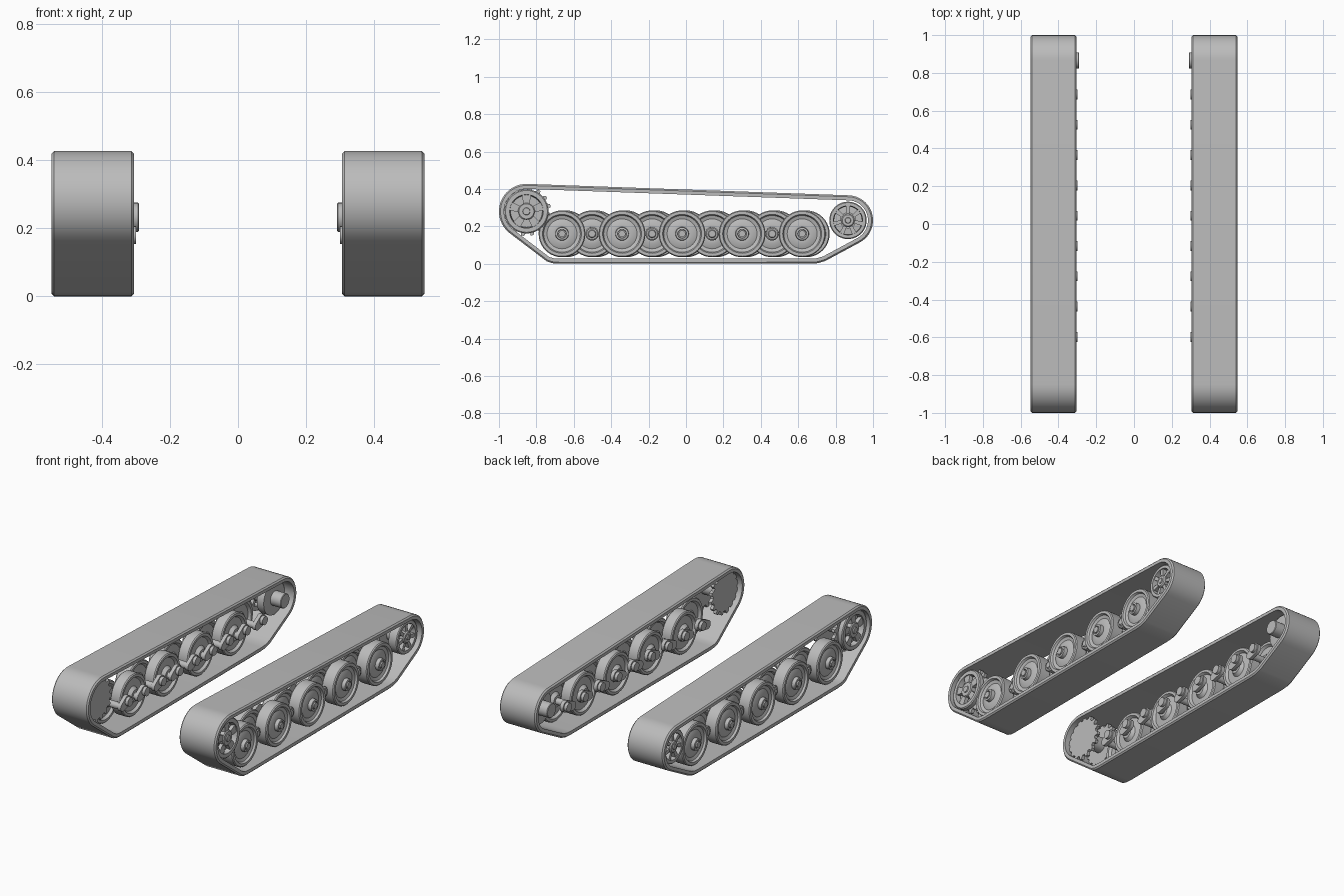
import bpy, bmesh, math
from mathutils import Vector, Matrix

cube = bpy.data.objects.get("Cube")
if cube:
    bpy.data.objects.remove(cube, do_unlink=True)

steel = bpy.data.materials.new("steel_grey")
steel.use_nodes = True
GREY = (0.5, 0.5, 0.5, 1)
steel.diffuse_color = GREY
steel.node_tree.nodes["Principled BSDF"].inputs["Base Color"].default_value = GREY

X_IN, X_OUT = 0.305, 0.548
AXLE_Z, PIVOT_Z = 0.16, 0.18
FRONT, REAR = (-0.853, 0.28), (0.866, 0.232)


def finish(bm, name, angle=35):
    bmesh.ops.recalc_face_normals(bm, faces=bm.faces)
    mesh = bpy.data.meshes.new(name)
    bm.to_mesh(mesh)
    bm.free()
    obj = bpy.data.objects.new(name, mesh)
    bpy.context.collection.objects.link(obj)
    mesh.materials.append(steel)
    bpy.ops.object.select_all(action="DESELECT")
    obj.select_set(True)
    bpy.context.view_layer.objects.active = obj
    bpy.ops.object.shade_smooth_by_angle(angle=math.radians(angle))
    return obj


def skin(bm, rings, close):
    """Join rings of points into a surface; close joins last ring to first."""
    loops = [[bm.verts.new(p) for p in ring] for ring in rings]
    pairs = list(zip(loops, loops[1:])) + ([(loops[-1], loops[0])] if close else [])
    for a, b in pairs:
        for i in range(len(a)):
            j = (i + 1) % len(a)
            bm.faces.new((a[i], a[j], b[j], b[i]))
    if not close:
        bm.faces.new(loops[0])
        bm.faces.new(loops[-1])


def lathe(bm, side, centre, profile, close=False, n=40):
    """Turn (x, radius) pairs about the axle through centre."""
    cy, cz = centre
    turn = [math.tau * i / n for i in range(n)]
    skin(bm, [[(side * x, cy + r * math.cos(a), cz + r * math.sin(a)) for a in turn]
              for x, r in profile], close)


def extrude(bm, side, outline, x0, x1):
    skin(bm, [[(side * x, y, z) for y, z in outline] for x in (x0, x1)], False)


def arc(centre, r, start, end, n):
    angles = [math.radians(start + (end - start) * i / n) for i in range(n + 1)]
    return [(centre[0] + r * math.cos(a), centre[1] + r * math.sin(a)) for a in angles]


def track_path():
    return (arc(FRONT, 0.147, 88, 233, 18)
            + [(-0.745, 0.013), (-0.715, 0.003), (-0.68, 0), (0.66, 0),
               (0.705, 0.003), (0.745, 0.015)]
            + arc(REAR, 0.134, -63, 88, 18))


def track(side):
    path = track_path()
    c, t = 0.008, 0.027
    section = [(X_IN, c), (X_IN + c, 0), (X_OUT - c, 0), (X_OUT, c), (X_OUT, t), (X_IN, t)]
    rings = []
    for i, p in enumerate(path):
        a, b = Vector(path[i - 1]), Vector(path[(i + 1) % len(path)])
        p = Vector(p)
        d = ((p - a).normalized() + (b - p).normalized()).normalized()
        inward = Vector((-d.y, d.x))
        rings.append([(side * x, *(p + inward * depth)) for x, depth in section])
    bm = bmesh.new()
    skin(bm, rings, True)
    return finish(bm, "track_belt")


def road_wheel(side, y, x0, x1, name):
    bm = bmesh.new()
    w = x1 - x0
    # dished disc with a raised rim and a hub cap on the outer face
    lathe(bm, side, (y, AXLE_Z), [
        (x0 - 0.01, 0.035), (x0 + 0.01, 0.05), (x0 + 0.015, 0.095), (x0, 0.105),
        (x0, 0.12), (x0 + 0.006, 0.125), (x1 - 0.006, 0.125), (x1, 0.12), (x1, 0.104),
        (x1 - 0.012, 0.098), (x1 - 0.018, 0.08), (x1 - 0.006, 0.05), (x1 - 0.008, 0.036),
        (x1 + 0.014, 0.034), (x1 + 0.016, 0.024), (x1 + 0.01, 0.022), (x1 + 0.01, 0.018),
        (x1 + 0.02, 0.018)])
    return finish(bm, name)


def swing_arm(side, y, pivot_y, x_axle):
    bm = bmesh.new()
    axle, pivot = (y, AXLE_Z), (pivot_y, PIVOT_Z)
    d = Vector(pivot) - Vector(axle)
    tilt = math.degrees(math.atan2(d.y, d.x))
    outline = arc(pivot, 0.034, tilt - 90, tilt + 90, 8) + arc(axle, 0.026, tilt + 90, tilt + 270, 8)
    extrude(bm, side, outline, X_IN + 0.012, X_IN + 0.034)
    lathe(bm, side, axle, [(X_IN + 0.02, 0.02), (x_axle, 0.02)], n=20)
    lathe(bm, side, pivot, [(0.299, 0.026), (X_IN + 0.03, 0.026)], n=20)
    return finish(bm, "swing_arm")


def spokes(bm, side, centre, count, inner, outer, half, x0, x1, phase):
    for i in range(count):
        a = math.tau * i / count + phase
        u = Vector((math.cos(a), math.sin(a)))
        v = Vector((-u.y, u.x)) * half
        c = Vector(centre)
        corners = [c + u * inner - v, c + u * outer - v * 1.5,
                   c + u * outer + v * 1.5, c + u * inner + v]
        extrude(bm, side, [tuple(p) for p in corners], x0, x1)


def drive_sprocket(side):
    bm = bmesh.new()
    # spoked outer rim
    lathe(bm, side, FRONT, [(0.50, 0.118), (0.525, 0.118), (0.53, 0.112),
                            (0.53, 0.09), (0.50, 0.085)], close=True)
    spokes(bm, side, FRONT, 5, 0.035, 0.09, 0.016, 0.502, 0.524, math.pi / 2)
    lathe(bm, side, FRONT, [(0.34, 0.045), (0.525, 0.045), (0.53, 0.04), (0.53, 0.02), (0.536, 0.018)])
    # toothed discs
    teeth = 16
    outline = []
    for i in range(teeth):
        for step, r in ((0, 0.112), (0.3, 0.112), (0.45, 0.132), (0.75, 0.132)):
            a = math.tau * (i + step) / teeth
            outline.append((FRONT[0] + r * math.cos(a), FRONT[1] + r * math.sin(a)))
    extrude(bm, side, outline, 0.335, 0.355)
    extrude(bm, side, outline, 0.465, 0.485)
    return finish(bm, "drive_sprocket")


def idler(side):
    bm = bmesh.new()
    # paired rims with spokes on the outer one
    lathe(bm, side, REAR, [(0.47, 0.1), (0.52, 0.1), (0.525, 0.095),
                           (0.525, 0.078), (0.47, 0.074)], close=True)
    spokes(bm, side, REAR, 7, 0.025, 0.08, 0.008, 0.48, 0.52, math.pi / 2)
    lathe(bm, side, REAR, [(0.47, 0.036), (0.522, 0.036), (0.528, 0.03), (0.528, 0.016), (0.534, 0.014)])
    lathe(bm, side, REAR, [(0.36, 0.07), (0.365, 0.1), (0.41, 0.1), (0.415, 0.07)])
    lathe(bm, side, REAR, [(0.291, 0.04), (0.294, 0.043), (0.48, 0.043)], n=28)
    return finish(bm, "idler_wheel")


SPACING = 0.321
for side in (1, -1):
    track(side)
    drive_sprocket(side)
    idler(side)
    shift = 0 if side > 0 else 0.022
    for i in range(9):
        y = -0.663 + i * SPACING / 2 + shift
        outer = i % 2 == 0
        # interleaved rows of road wheels
        x0, x1 = (0.435, 0.515) if outer else (0.36, 0.43)
        road_wheel(side, y, x0, x1, "outer_road_wheel" if outer else "inner_road_wheel")
        swing_arm(side, y, y + 0.065 - shift, x0 + 0.01)
        if not outer:
            # long hub showing between the outer wheels
            bm = bmesh.new()
            lathe(bm, side, (y, AXLE_Z), [(0.42, 0.036), (0.475, 0.036), (0.48, 0.03),
                                          (0.48, 0.022), (0.486, 0.018)], n=24)
            finish(bm, "inner_wheel_hub")
